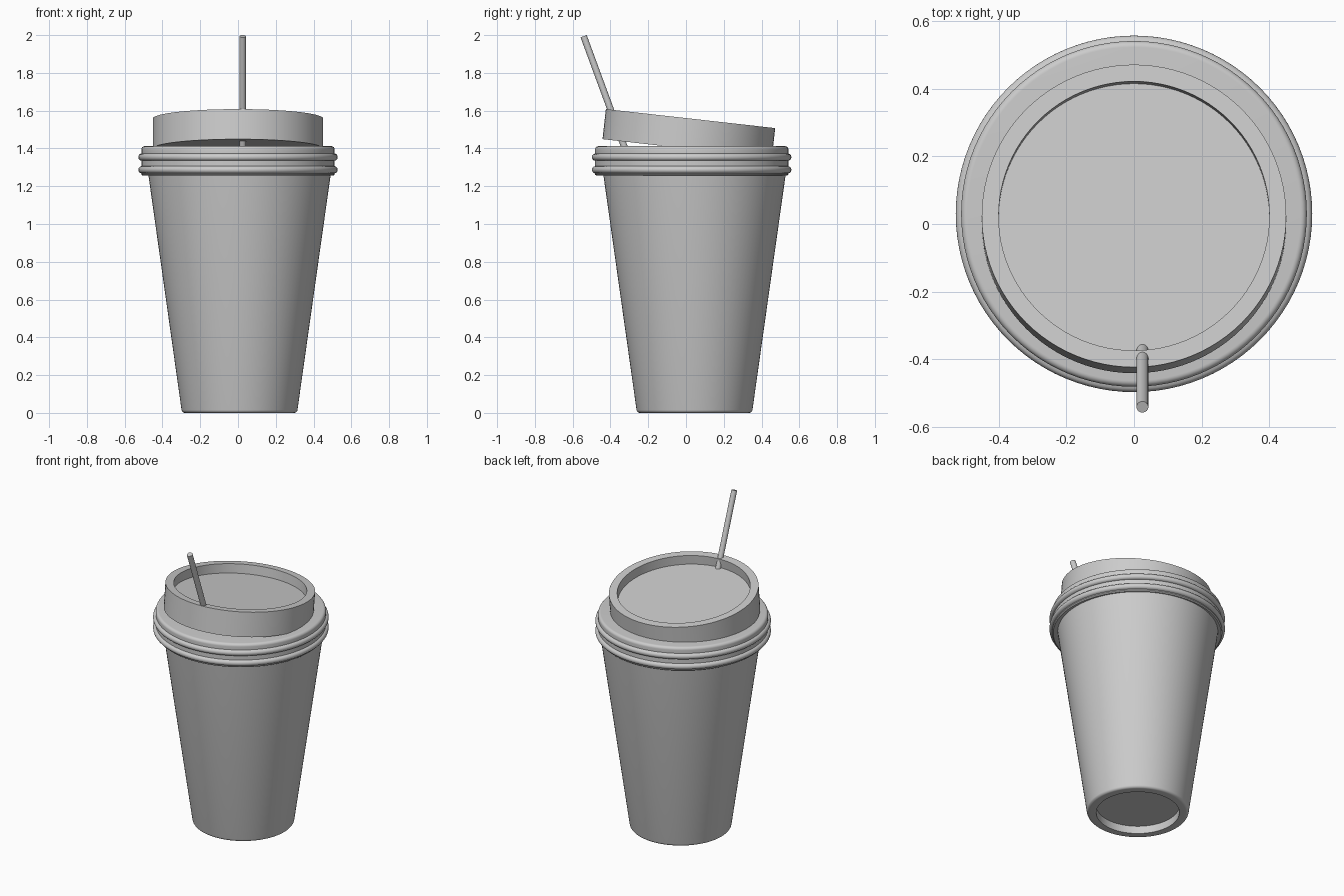
import bpy, bmesh, math
from mathutils import Matrix, Vector

if "Cube" in bpy.data.objects:
    bpy.data.objects.remove(bpy.data.objects["Cube"])

grey = bpy.data.materials.new("light_grey")
grey.diffuse_color = (0.6, 0.6, 0.6, 1)
grey.use_nodes = True
grey.node_tree.nodes["Principled BSDF"].inputs["Base Color"].default_value = grey.diffuse_color


def lathe(name, profile, origin, tilt=0.0, segs=96):
    """Revolve an (r, z) profile, then tilt about x and move to origin."""
    bm = bmesh.new()
    verts = [bm.verts.new((r, 0, z)) for r, z in profile]
    edges = [bm.edges.new(p) for p in zip(verts, verts[1:])]
    bmesh.ops.spin(bm, geom=verts + edges, cent=(0, 0, 0), axis=(0, 0, 1),
                   angle=2 * math.pi, steps=segs, use_merge=False)
    bmesh.ops.remove_doubles(bm, verts=bm.verts, dist=0.0002)
    bmesh.ops.recalc_face_normals(bm, faces=bm.faces)
    bm.transform(Matrix.Translation(origin) @ Matrix.Rotation(tilt, 4, 'X'))
    mesh = bpy.data.meshes.new(name)
    bm.to_mesh(mesh)
    bm.free()
    mesh.materials.append(grey)
    ob = bpy.data.objects.new(name, mesh)
    bpy.context.collection.objects.link(ob)
    bpy.ops.object.select_all(action='DESELECT')
    bpy.context.view_layer.objects.active = ob
    ob.select_set(True)
    bpy.ops.object.shade_smooth_by_angle(angle=math.radians(35))
    return ob


def arc(r, z, rad_r, rad_z, a0, a1, n=6):
    """Points on an elliptical arc in the profile plane, angles in degrees."""
    return [(r + rad_r * math.cos(math.radians(a0 + (a1 - a0) * i / n)),
             z + rad_z * math.sin(math.radians(a0 + (a1 - a0) * i / n)))
            for i in range(n + 1)]


# Tapered cup with a rounded foot and a recessed base
lathe("cup_body",
      [(0, 0.05), (0.25, 0.05), (0.25, 0.0)]
      + arc(0.289, 0.018, 0.018, 0.018, -90, -8)
      + [(0.491, 1.32), (0, 1.32)],
      (0.008, 0.045, 0))

# Lid skirt: two raised beads and a rounded top edge
lathe("lid_skirt",
      [(0, 1.256), (0.505, 1.256), (0.512, 1.262)]
      + arc(0.510, 1.287, 0.018, 0.019, -85, 85, 8)
      + arc(0.510, 1.354, 0.018, 0.019, -85, 85, 8)
      + arc(0.494, 1.394, 0.018, 0.018, 0, 90)
      + [(0, 1.412)],
      (0, 0.03, 0))

# Raised drinking rim, tilted, with a shallow recess
lathe("lid_top",
      [(0, -0.16), (0.451, -0.16), (0.451, 0), (0.401, 0), (0.401, -0.06), (0, -0.06)],
      (0, 0.024, 1.558), math.radians(-6.4))

# Leaning straw
tip, end = Vector((0.025, -0.542, 1.994)), Vector((0.025, -0.305, 1.35))
length = (tip - end).length
lean = math.atan2(end.y - tip.y, tip.z - end.z)
lathe("straw", [(0, 0), (0.0175, 0), (0.0175, length), (0, length)],
      end, lean, 32)
